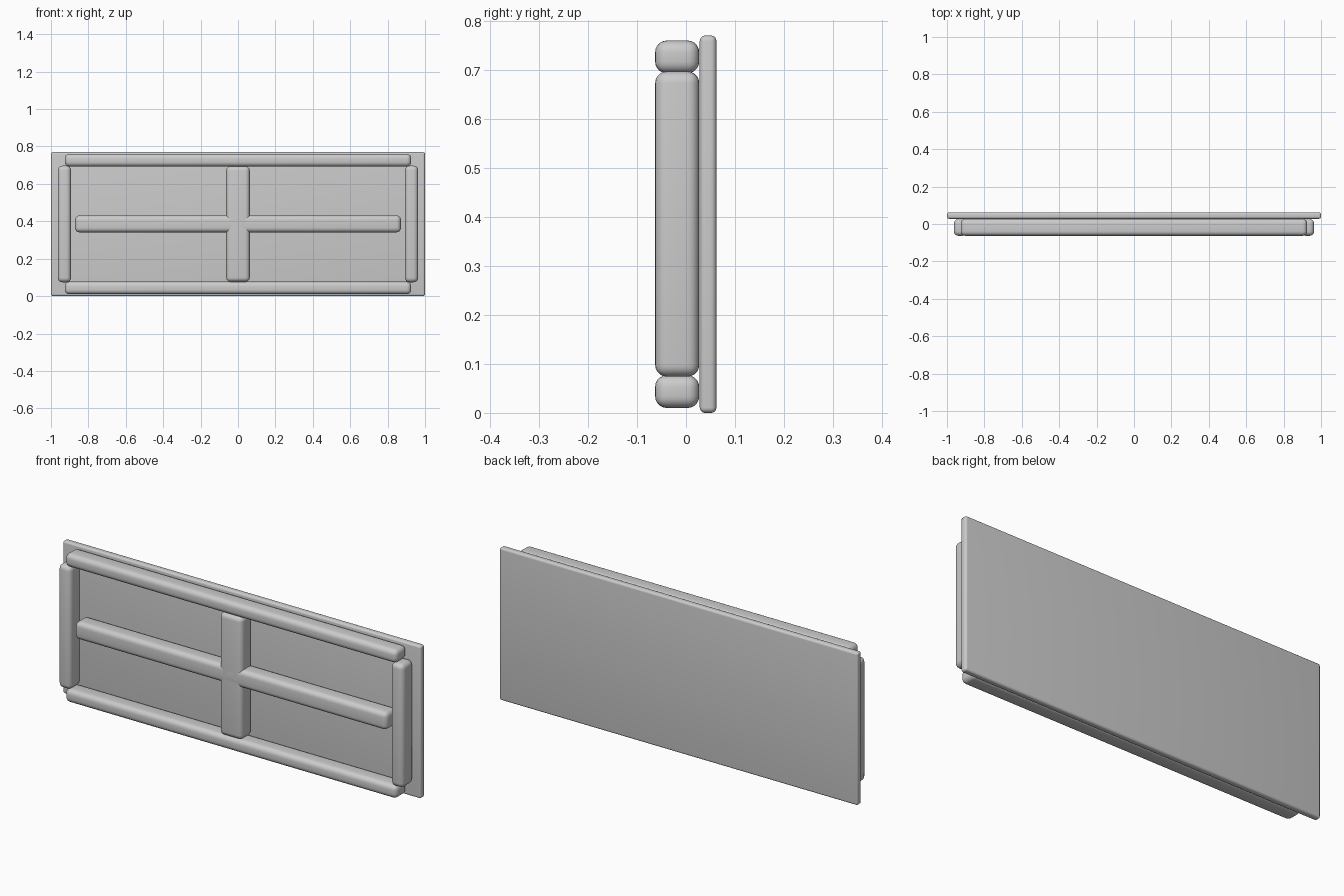
import bpy

if "Cube" in bpy.data.objects:
    bpy.data.objects.remove(bpy.data.objects["Cube"])

GREY = (0.6, 0.6, 0.6, 1.0)
grey = bpy.data.materials.new("plain_grey")
grey.use_nodes = True
grey.diffuse_color = GREY
grey.node_tree.nodes["Principled BSDF"].inputs["Base Color"].default_value = GREY


def rounded_bar(name, x, y, z, radius):
    """Box between (min, max) pairs on each axis, with rounded edges."""
    spans = (x, y, z)
    bpy.ops.mesh.primitive_cube_add(size=1, location=[(a + b) / 2 for a, b in spans])
    bar = bpy.context.object
    bar.name = name
    bar.scale = [b - a for a, b in spans]
    bpy.ops.object.transform_apply(location=False, rotation=False, scale=True)
    bevel = bar.modifiers.new("rounded_edges", 'BEVEL')
    bevel.width = radius
    bevel.segments = 5
    bpy.ops.object.modifier_apply(modifier=bevel.name)
    bpy.ops.object.shade_smooth_by_angle()
    bar.data.materials.append(grey)
    return bar


HEIGHT = 0.77
FRAME_Y = (-0.063, 0.027)
ROUND = 0.024

# Backing panel
rounded_bar("back_panel", (-1, 1), (0.028, 0.062), (0, HEIGHT), 0.011)

# Outer frame
for name, low in (("bottom_rail", 0.01), ("top_rail", HEIGHT - 0.077)):
    rounded_bar(name, (-0.926, 0.926), FRAME_Y, (low, low + 0.067), ROUND)
for name, side in (("left_post", 1), ("right_post", -1)):
    x = sorted((side * 0.893, side * 0.963))
    rounded_bar(name, x, FRAME_Y, (0.074, 0.697), ROUND)

# Crossed braces inside the frame
rounded_bar("upright_brace", (-0.063, 0.063), FRAME_Y, (0.076, 0.695), ROUND)
rounded_bar("cross_brace", (-0.871, 0.871), FRAME_Y, (0.341, 0.431), ROUND)
